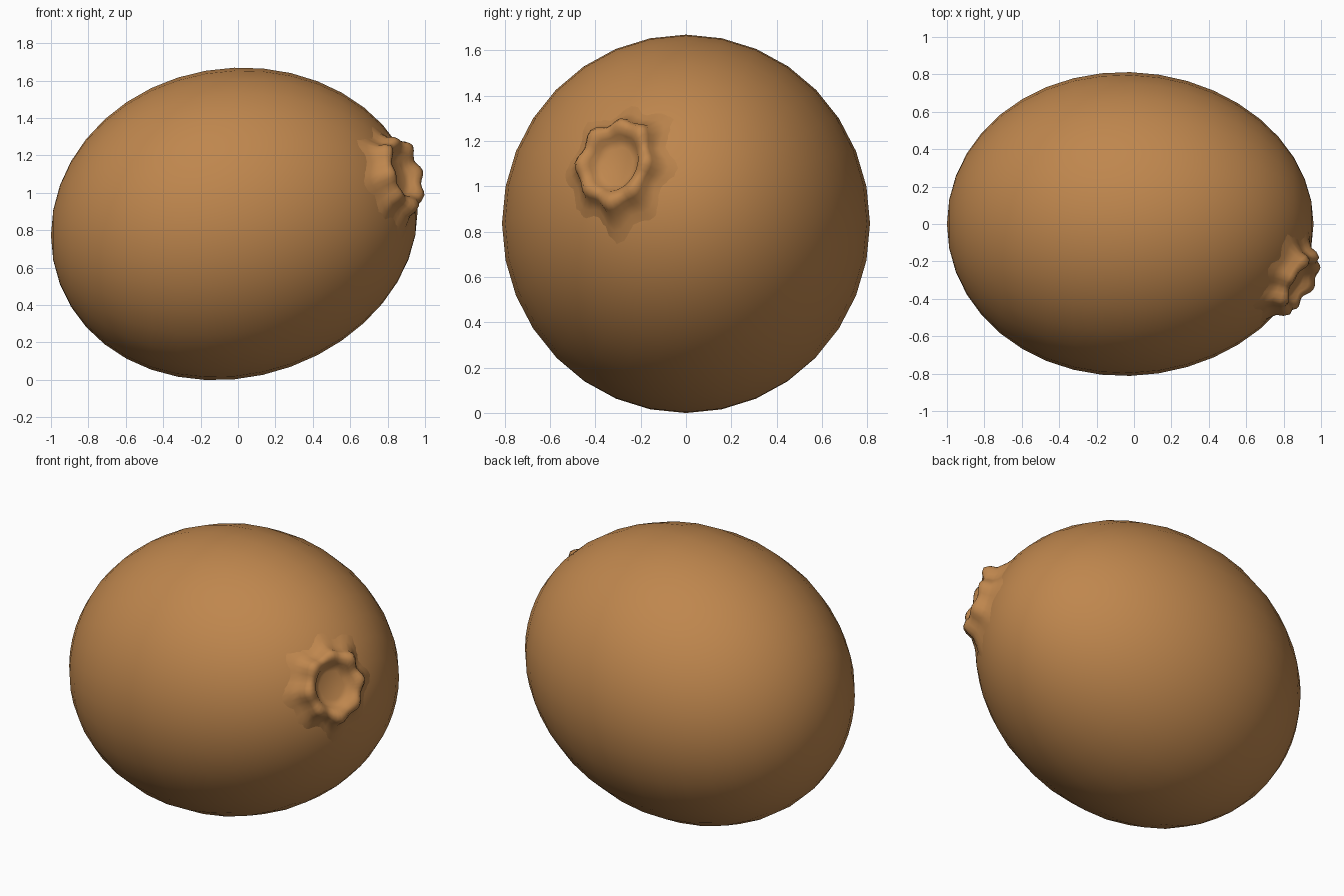
import bpy, bmesh, math
from math import cos, sin, tau
from mathutils import Vector, Matrix

cube = bpy.data.objects.get("Cube")
if cube:
    bpy.data.objects.remove(cube, do_unlink=True)

skin = bpy.data.materials.new("brown skin")
skin.use_nodes = True
colour = (0.52, 0.24, 0.075, 1)
skin.diffuse_color = colour
bsdf = skin.node_tree.nodes["Principled BSDF"]
bsdf.inputs["Base Color"].default_value = colour
bsdf.inputs["Roughness"].default_value = 0.8


def finish(name, bm):
    bmesh.ops.recalc_face_normals(bm, faces=bm.faces)
    for f in bm.faces:
        f.smooth = True
    mesh = bpy.data.meshes.new(name)
    bm.to_mesh(mesh)
    bm.free()
    mesh.materials.append(skin)
    obj = bpy.data.objects.new(name, mesh)
    bpy.context.collection.objects.link(obj)
    return obj


# Fruit body: egg-shaped, poles along x, leaning up towards the stem end
bm = bmesh.new()
bmesh.ops.create_uvsphere(bm, u_segments=32, v_segments=20, radius=1,
                          matrix=Matrix.Rotation(math.pi / 2, 4, 'Y'))
for v in bm.verts:
    x, y, z = v.co
    taper = 1 - 0.03 * x
    v.co = (-0.02 + 0.98 * x, 0.812 * y * taper, 0.836 + 0.833 * z * taper + 0.063 * x)
body = finish("fruit_body", bm)
bpy.context.view_layer.update()

# Stem scar: puckered crown with a shallow dish, laid over the body surface
axis = Vector((0.9, -0.4, 0.37)).normalized()
centre = Vector((0.86, -0.305, 1.095))
side = axis.cross(Vector((0, 0, 1))).normalized()
up = side.cross(axis)
COUNT = 48
# radius, height above the body, lobe strength
profile = [(0.29, -0.006, 0.15), (0.225, 0.008, 0.12), (0.192, 0.03, 0.08),
           (0.182, 0.062, 0.08), (0.165, 0.08, 0.07), (0.14, 0.072, 0.05),
           (0.117, 0.05, 0.04), (0.103, 0.022, 0.03), (0.075, 0.006, 0.02)]

bm = bmesh.new()
rings = []
for radius, height, lobe in profile:
    ring = []
    for i in range(COUNT):
        a = tau * i / COUNT
        wave = 0.7 * cos(8 * a) + 0.4 * sin(3 * a + 1) + 0.3 * cos(5 * a + 2)
        r = radius * (1 + lobe * wave)
        p = centre + side * r * cos(a) + up * r * 1.1 * sin(a)
        hit, spot, normal, index = body.ray_cast(p + axis, -axis)
        h = height * (1 + 0.18 * wave) if height > 0 else height
        ring.append(bm.verts.new((spot if hit else p) + axis * h))
    rings.append(ring)
for a, b in zip(rings, rings[1:]):
    for i in range(COUNT):
        j = (i + 1) % COUNT
        bm.faces.new((a[i], a[j], b[j], b[i]))
bm.faces.new(rings[-1])
crown = finish("stem_crown", bm)
# Keep the open crown facing outwards
face = crown.data.polygons[len(crown.data.polygons) - 1]
if face.normal.dot(axis) < 0:
    crown.data.flip_normals()
